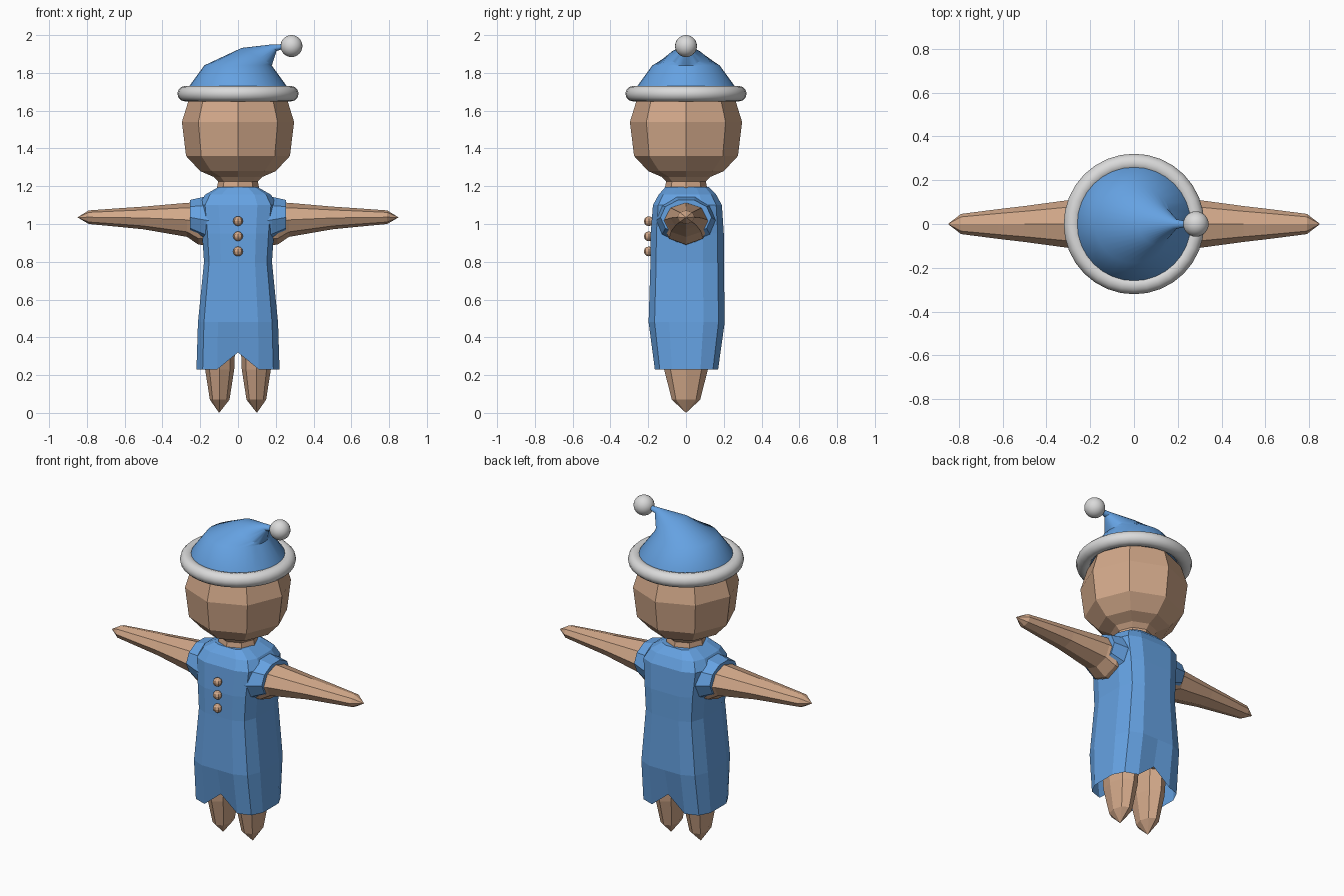
import bpy, bmesh, math

if "Cube" in bpy.data.objects:
    bpy.data.objects.remove(bpy.data.objects["Cube"])


def material(name, rgb):
    m = bpy.data.materials.new(name)
    m.diffuse_color = (*rgb, 1)
    m.use_nodes = True
    m.node_tree.nodes["Principled BSDF"].inputs["Base Color"].default_value = m.diffuse_color
    return m


SKIN = material("tan skin", (0.64, 0.39, 0.25))
BLUE = material("blue cloth", (0.13, 0.36, 0.76))
WHITE = material("white fur", (0.70, 0.70, 0.70))


def finish(obj, name, mat, smooth=False):
    obj.name = name
    obj.data.materials.append(mat)
    if smooth:
        bpy.ops.object.select_all(action='DESELECT')
        obj.select_set(True)
        bpy.context.view_layer.objects.active = obj
        bpy.ops.object.shade_smooth_by_angle(angle=math.radians(35))
    return obj


def loft(name, rings, mat, start=True, end=True, smooth=False):
    """Skin a list of rings; a ring with one point becomes a tip."""
    bm = bmesh.new()
    loops = [[bm.verts.new(p) for p in ring] for ring in rings]
    for a, b in zip(loops, loops[1:]):
        n = max(len(a), len(b))
        for i in range(n):
            j = (i + 1) % n
            if len(a) == 1:
                bm.faces.new((a[0], b[j], b[i]))
            elif len(b) == 1:
                bm.faces.new((a[i], a[j], b[0]))
            else:
                bm.faces.new((a[i], a[j], b[j], b[i]))
    if start and len(loops[0]) > 2:
        bm.faces.new(loops[0][::-1])
    if end and len(loops[-1]) > 2:
        bm.faces.new(loops[-1])
    bmesh.ops.recalc_face_normals(bm, faces=bm.faces)
    me = bpy.data.meshes.new(name)
    bm.to_mesh(me)
    bm.free()
    obj = bpy.data.objects.new(name, me)
    bpy.context.collection.objects.link(obj)
    return finish(obj, name, mat, smooth)


def circle(n):
    return [(math.cos(i * math.tau / n), math.sin(i * math.tau / n)) for i in range(n)]


def flat_ring(cx, z, rx, ry, n=8):
    return [(cx + rx * c, ry * s, z) for c, s in circle(n)]


def side_ring(x, z, ry, rz, n=8):
    return [(x, ry * c, z + rz * s) for c, s in circle(n)]


# Head and neck
head = [(1.12, .12), (1.20, .11), (1.225, .105), (1.25, .13), (1.28, .20),
        (1.36, .275), (1.54, .297), (1.66, .26), (1.76, .16)]
loft("head", [flat_ring(0, z, r, r) for z, r in head], SKIN)

# Robe: rounded-box sections with a notch in the hem, front and back
quarter = [(1, 0), (1, .45), (.85, .84), (.5, 1)]
half = quarter + [(0, 1)] + [(-x, y) for x, y in quarter[:0:-1]]
section = half + [(-x, -y) for x, y in half]
robe = [(.23, .22, .165, .17), (.48, .212, .198, .205), (.80, .18, .188, .20),
        (.95, .19, .187, .20), (1.10, .205, .175, .19), (1.155, .175, .145, .16),
        (1.195, .105, .11, .12)]
rings = []
for z, hx, front, back in robe:
    rings.append([(hx * x, y * (back if y > 0 else front),
                   z + (.09 if z == .23 and x == 0 else 0)) for x, y in section])
loft("robe", rings, BLUE, start=False)

# Hips inside the robe
loft("hips", [flat_ring(0, z, .165, .14) for z in (.36, .7)], SKIN)

arm = [(.12, 1.0, .12, .115), (.21, 1.003, .127, .112), (.27, 1.022, .113, .09),
       (.50, 1.032, .082, .06), (.62, 1.034, .068, .05), (.79, 1.036, .046, .036)]
leg = [(.50, .08, .12), (.33, .081, .125), (.23, .077, .116), (.07, .052, .075)]
for side, label in ((1, "right"), (-1, "left")):
    # Short sleeves
    sleeve = [(.10, 1.01, .165, .15), (.18, 1.022, .155, .128), (.255, 1.035, .135, .097)]
    loft(label + "_sleeve", [side_ring(side * x, z, ry, rz, 10) for x, z, ry, rz in sleeve], BLUE)
    # Tapered arms with pointed hands
    loft(label + "_arm", [side_ring(side * x, z, ry, rz) for x, z, ry, rz in arm]
         + [[(side * .85, 0, 1.035)]], SKIN)
    # Tapered legs with pointed feet
    loft(label + "_leg", [flat_ring(side * .097, z, rx, ry) for z, rx, ry in leg]
         + [[(side * .1, 0, 0)]], SKIN)

# Buttons
for i, (z, y) in enumerate(((1.015, -.197), (.935, -.197), (.855, -.197))):
    bpy.ops.mesh.primitive_uv_sphere_add(segments=8, ring_count=6, radius=.026, location=(0, y, z))
    finish(bpy.context.object, f"button_{i + 1}", SKIN)

# Floppy hat: each ring is centre x, centre z, radius, tilt
hat = [(0, 1.67, .275, 0), (0, 1.73, .258, 0), (0, 1.84, .178, 0),
       (.10, 1.888, .092, .50), (.19, 1.933, .022, .9), (.27, 1.945, .008, 1.5)]
rings = [[(cx + r * c * math.cos(t), r * s, z - r * c * math.sin(t)) for c, s in circle(32)]
         for cx, z, r, t in hat]
loft("hat", rings, BLUE, smooth=True)

# Fur brim and pompom
bpy.ops.mesh.primitive_torus_add(major_segments=32, minor_segments=12, major_radius=.28,
                                 minor_radius=.041, location=(0, 0, 1.69))
finish(bpy.context.object, "hat_brim", WHITE, True)
bpy.ops.mesh.primitive_uv_sphere_add(segments=24, ring_count=16, radius=.058,
                                     location=(.283, 0, 1.942))
finish(bpy.context.object, "pompom", WHITE, True)
